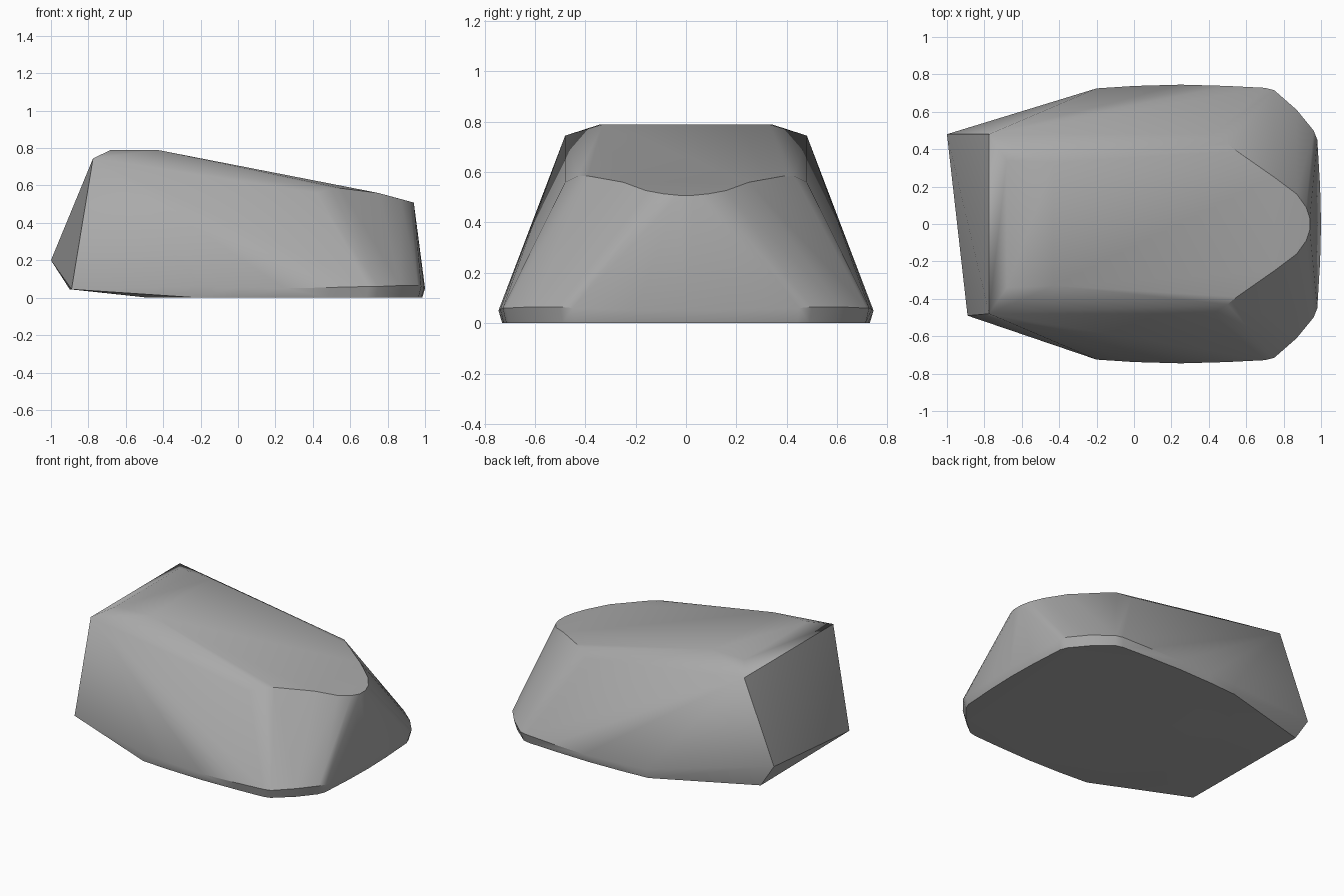
import bpy, bmesh, math

cube = bpy.data.objects.get("Cube")
if cube:
    bpy.data.objects.remove(cube, do_unlink=True)

stone = bpy.data.materials.new("stone grey")
stone.use_nodes = True
grey = (0.4, 0.4, 0.4, 1)
stone.diffuse_color = grey
stone.node_tree.nodes["Principled BSDF"].inputs["Base Color"].default_value = grey

# Crest, shoulders and rounded nose, mirrored across y
crest = [(-0.775, 0.48, 0.745), (-0.68, 0.34, 0.79), (-0.43, 0.33, 0.79)]
shoulder = [(0.42, 0.48, 0.56), (0.5, 0.43, 0.585), (0.55, 0.39, 0.585)]
nose = [(0.75, 0.25, 0.56), (0.87, 0.16, 0.527), (0.92, 0.09, 0.514), (0.94, 0.03, 0.508)]

# Widest line round the base and the slightly smaller underside
belt = [(-0.2, 0.725, 0.06), (0.0, 0.738, 0.055), (0.25, 0.745, 0.05), (0.5, 0.738, 0.055),
        (0.7, 0.728, 0.06), (0.75, 0.715, 0.06), (0.87, 0.61, 0.065), (0.96, 0.5, 0.065),
        (0.98, 0.45, 0.06), (0.995, 0.2, 0.05), (1.0, 0.0, 0.05)]
underside = [(x - 0.015, y * 0.98, 0) for x, y, z in belt] + [(-0.48, 0.4, 0)]

# Skewed blunt end
end = [(-1, 0.48, 0.2), (-0.9, 0.48, 0.045), (-0.89, -0.49, 0.045)]

points = set(end)
for x, y, z in crest + shoulder + nose + belt + underside:
    points |= {(x, y, z), (x, -y, z)}

bm = bmesh.new()
for p in sorted(points):
    bm.verts.new(p)
hull = bmesh.ops.convex_hull(bm, input=bm.verts[:])
loose = [v for v in bm.verts if not v.link_faces]
bmesh.ops.delete(bm, geom=loose, context='VERTS')
bmesh.ops.dissolve_limit(bm, angle_limit=math.radians(1), verts=bm.verts[:], edges=bm.edges[:])
bmesh.ops.recalc_face_normals(bm, faces=bm.faces[:])

mesh = bpy.data.meshes.new("boulder")
bm.to_mesh(mesh)
bm.free()
mesh.materials.append(stone)
boulder = bpy.data.objects.new("boulder", mesh)
bpy.context.collection.objects.link(boulder)

# Soft rounding between facets, crisp main edges
bpy.context.view_layer.objects.active = boulder
boulder.select_set(True)
bpy.ops.object.shade_smooth_by_angle(angle=math.radians(35))
